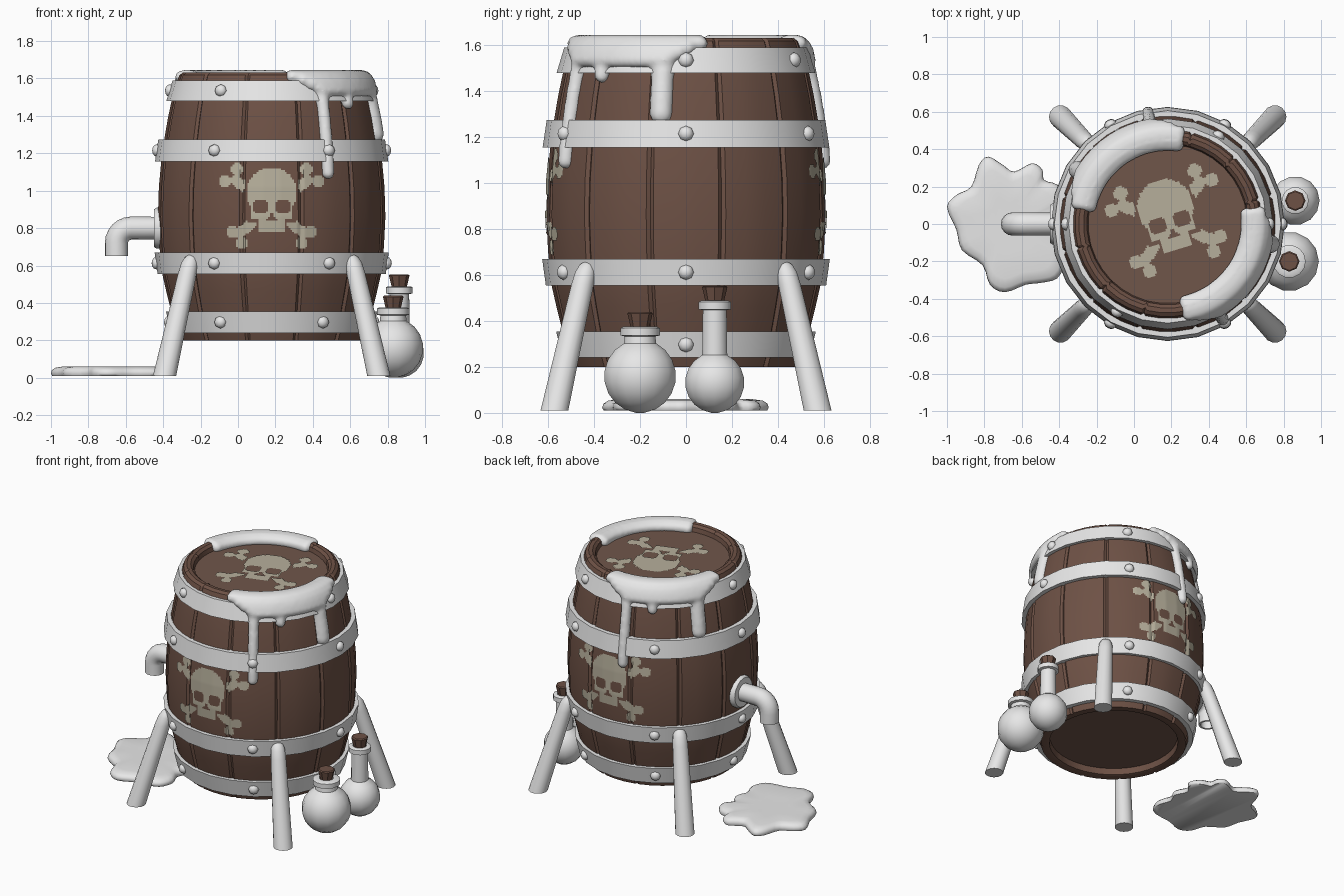
import bpy, bmesh, math
from math import sin, cos, pi, radians
from mathutils import Vector, Matrix
from mathutils.bvhtree import BVHTree

if "Cube" in bpy.data.objects:
    bpy.data.objects.remove(bpy.data.objects["Cube"])

CX = 0.18  # barrel axis


def mat(name, c):
    m = bpy.data.materials.new(name)
    m.diffuse_color = (*c, 1)
    m.use_nodes = True
    m.node_tree.nodes["Principled BSDF"].inputs["Base Color"].default_value = m.diffuse_color
    return m


WHITE = mat("pale_grey", (0.8, 0.8, 0.8))
WOOD = mat("brown_wood", (0.155, 0.083, 0.060))
LID = mat("lid_wood", (0.16, 0.092, 0.068))
BONE = mat("bone_paint", (0.47, 0.43, 0.33))


def finish(bm, name, mats, angle=40, recalc=True):
    if recalc:
        bmesh.ops.recalc_face_normals(bm, faces=bm.faces)
    me = bpy.data.meshes.new(name)
    bm.to_mesh(me)
    bm.free()
    ob = bpy.data.objects.new(name, me)
    bpy.context.collection.objects.link(ob)
    for m in mats:
        me.materials.append(m)
    bpy.ops.object.select_all(action='DESELECT')
    ob.select_set(True)
    bpy.context.view_layer.objects.active = ob
    bpy.ops.object.shade_smooth_by_angle(angle=radians(angle))
    return ob


def skin(name, rings, mats, closed=False, cap_mat=0, angle=40):
    """Quads between equal rings; ends capped, or joined when closed."""
    bm = bmesh.new()
    vs = [[bm.verts.new(p) for p in r] for r in rings]
    n = len(vs[0])
    for a, b in zip(vs, vs[1:] + (vs[:1] if closed else [])):
        for i in range(n):
            j = (i + 1) % n
            bm.faces.new((a[i], a[j], b[j], b[i]))
    if not closed:
        for r in (vs[0], vs[-1]):
            bm.faces.new(r).material_index = cap_mat
    return finish(bm, name, mats, angle)


def ring(c, r, z, n):
    return [(c[0] + r * cos(2 * pi * i / n), c[1] + r * sin(2 * pi * i / n), z) for i in range(n)]


def lathe(name, c, prof, m, n=12, closed=False, angle=40):
    return skin(name, [ring(c, r, z, n) for r, z in prof], [m], closed, angle=angle)


# barrel of twelve staves with recessed lid and base
side = [(.49, .2), (.515, .27), (.54, .36), (.565, .46), (.588, .56), (.602, .70), (.61, .86), (.605, 1.02),
        (.592, 1.16), (.575, 1.28), (.558, 1.38), (.537, 1.48), (.507, 1.585)]


def wood_r(z):
    for (r0, z0), (r1, z1) in zip(side, side[1:]):
        if z <= z1:
            return r0 + (r1 - r0) * (z - z0) / (z1 - z0)
    return side[-1][0]


prof = [(.43, .25, 0), (.435, .205, .3), (.45, .2, .5)] + [(r, z, 1) for r, z in side] + \
       [(.495, 1.618, 1), (.475, 1.632, 1), (.45, 1.63, 1), (.432, 1.615, .5), (.425, 1.585, 0)]
rings = []
for r, z, g in prof:
    pts = []
    for k in range(12):
        for f in (0, .05, .35, .65, .95):
            t = radians(30 * (k + f) - 15)
            rr = r - (.012 * g if f == 0 else 0)
            pts.append((CX + rr * cos(t), rr * sin(t), z))
    rings.append(pts)
barrel = skin("barrel", rings, [WOOD, LID], cap_mat=1, angle=30)
tree = BVHTree.FromPolygons([v.co for v in barrel.data.vertices], [p.vertices[:] for p in barrel.data.polygons])

# metal hoops with six rivets each
for i, (z0, r0, z1, r1) in enumerate([(.24, .538, .355, .565), (.555, .61, .67, .626),
                                      (1.155, .624, 1.275, .606), (1.48, .563, 1.59, .53)]):
    lathe(f"hoop_{i}", (CX, 0), [(r0 - .05, z0), (r0, z0), (r1, z1), (r1 - .05, z1)], WHITE, 24, True, 35)
    bm = bmesh.new()
    for k in range(6):
        t, r = k * pi / 3, (r0 + r1) / 2 - .003
        M = Matrix.Translation((CX + r * cos(t), r * sin(t), (z0 + z1) / 2)) @ Matrix.Rotation(t, 4, 'Z') \
            @ Matrix.Rotation(pi / 2, 4, 'Y') @ Matrix.Diagonal((1, 1, .8, 1))
        bmesh.ops.create_uvsphere(bm, u_segments=8, v_segments=6, radius=.034, matrix=M)
    finish(bm, f"hoop_rivets_{i}", [WHITE], 60)

# four splayed legs
for sx in (-1, 1):
    for sy in (-1, 1):
        rs = []
        for z, r in [(.01, .062), (.56, .05), (.615, .045), (.645, .032), (.66, .012)]:
            d = .575 - .145 * z / .65
            rs.append(ring((CX + sx * d, sy * d), r, z, 14))
        skin(f"{'left' if sx < 0 else 'right'}_{'front' if sy < 0 else 'back'}_leg", rs, [WHITE])

# spout: flange and bent pipe with open mouth
def disc(c, d, r, n=16):
    u = Vector((d[2], 0, -d[0]))  # in-plane direction, pipe bends in xz
    return [tuple(Vector(c) + u * r * cos(2 * pi * i / n) + Vector((0, r * sin(2 * pi * i / n), 0))) for i in range(n)]


skin("spout_flange", [disc((x, 0, .8), (-1, 0, 0), r) for x, r in [(-.4, .11), (-.435, .11), (-.45, .1)]], [WHITE])
rs = [disc((-.4, 0, .8), (-1, 0, 0), .06)]
for k in range(7):
    a = k / 6 * pi / 2
    rs.append(disc((-.57 - .08 * sin(a), 0, .72 + .08 * cos(a)), (-cos(a), 0, -sin(a)), .062))
rs += [disc((-.65, 0, z), (0, 0, -1), r) for z, r in [(.65, .062), (.65, .048), (.71, .048)]]
skin("spout_pipe", rs, [WHITE])

# puddle from a smoothed outline
out = [(-1, .09), (-.95, .155), (-.87, .2), (-.83, .315), (-.78, .36), (-.70, .315), (-.64, .28), (-.545, .325),
       (-.49, .29), (-.48, .235), (-.41, .21), (-.365, .14), (-.41, .07), (-.37, -.02), (-.4, -.1), (-.37, -.2),
       (-.41, -.29), (-.5, -.315), (-.58, -.325), (-.69, -.365), (-.77, -.325), (-.81, -.22), (-.92, -.14), (-.95, -.03)]
curve = []
for i in range(len(out)):
    a, b, c, d = (Vector(out[(i + k) % len(out)]) for k in (-1, 0, 1, 2))
    for t in (0, .33, .67):
        curve.append(.5 * (2 * b + (c - a) * t + (2 * a - 5 * b + 4 * c - d) * t * t + (3 * b - a - 3 * c + d) * t ** 3))
pc = Vector((-.68, 0))
skin("puddle", [[(*(pc + (p - pc) * s), z) for p in curve] for s, z in
                [(.98, .01), (1, .022), (.985, .04), (.93, .053), (.8, .06), (.4, .058)]], [WHITE], angle=60)

# two round flasks with corks
def flask(name, c, R, nr, nz, fr):
    a0 = math.acos(nr / R)
    p = [(R * cos(a), R + R * sin(a)) for a in [-pi / 2 * .93 + (a0 + pi / 2 * .93) * k / 8 for k in range(9)]]
    p[0] = (p[0][0], 0)
    p += [(nr * .95, nz), (fr, nz + .004), (fr, nz + .036), (fr - .012, nz + .042), (.045, nz + .042), (.04, nz + .02)]
    lathe(name, c, p, WHITE, 14, angle=45)
    lathe(name + "_cork", c, [(.036, nz + .02), (.042, nz + .045), (.055, nz + .1), (.048, nz + .106)], WOOD, 8)


flask("short_flask", (.83, -.2), .16, .072, .333, .088)
flask("tall_flask", (.862, .125), .132, .056, .447, .072)

# slime on the rim with drips, blobs fused by voxel remesh
def slime(name, rot):
    bm = bmesh.new()

    def blob(a, r, z, rad):
        t = radians(a + rot)
        bmesh.ops.create_icosphere(bm, subdivisions=2, radius=rad,
                                   matrix=Matrix.Translation((CX + r * cos(t), r * sin(t), z)))
    for k in range(41):
        u = k / 20 - 1
        zb = 1.535 + .08 * max(0, (abs(u) - .6) / .4)
        a = -35 + 42 * u
        for r, z in [(.425, 1.60), (.445, 1.61), (.47, 1.612), (.495, 1.608), (.513, 1.59), (.525, 1.57),
                     (.533, 1.55), (.538, 1.535)]:
            if z >= zb or r < .5:
                blob(a, r, z, .036)
    for a, zb, rad in [(-60, 1.06, .036), (-42, 1.435, .033), (-11, 1.25, .052)]:
        n = int((1.56 - zb) / .015)
        for k in range(n + 1):
            z = zb + rad + (1.56 - zb - rad) * k / n
            rr = rad * (1 + .5 * max(0, (z - 1.46) / .1))
            blob(a, wood_r(z) + .042 - rr, z, rr)
    ob = finish(bm, name, [WHITE], 180, False)
    m = ob.modifiers.new("fuse", 'REMESH')
    m.mode, m.voxel_size, m.use_smooth_shade = 'VOXEL', .012, True
    s = ob.modifiers.new("soften", 'SMOOTH')
    s.factor, s.iterations = .5, 5


slime("slime_right", 0)
slime("slime_back", 160)

# painted skull and crossbones, a rule on a fine grid laid onto the surface
def head(u, v, g=0):
    cran = (u / (.135 + g)) ** 2 + ((v - .07) / (.135 + g)) ** 2 < 1
    cheek = abs(u) < .115 + g and -.075 - g < v < .05
    jaw = abs(u) < .066 + g and -.14 - g < v < 0
    return cran or cheek or jaw


def painted(u, v):
    x = abs(u)
    if head(x, v):
        eye = ((x - .06) / .043) ** 2 + ((v + .005) / .037) ** 2 < 1
        nose = -.085 < v < -.04 and x < .028 * (-.03 - v) / .05
        return not (eye or nose)
    if head(x, v, .012):
        return False
    for ex, ey, knobs in [(.215, .15, [(.185, .195), (.25, .13)]), (.19, -.165, [(.21, -.14), (.16, -.2)])]:
        L = math.hypot(ex, ey)
        along, off = (x * ex + v * ey) / L, abs(x * ey - v * ex) / L
        if 0 < along < L and off < .028 or any(math.hypot(x - kx, v - ky) < .034 for kx, ky in knobs):
            return True
    return False


def decal(name, origin, d):
    bm, got, h = bmesh.new(), {}, .01
    d = Vector(d)

    def vert(i, j):
        if (i, j) not in got:
            hit = tree.ray_cast(Vector(origin(i * h, j * h)), d)[0]
            got[i, j] = bm.verts.new(hit - d * .005)
        return got[i, j]
    for i in range(-30, 30):
        for j in range(-25, 25):
            if painted((i + .5) * h, (j + .5) * h):
                bm.faces.new((vert(i, j), vert(i + 1, j), vert(i + 1, j + 1), vert(i, j + 1)))
    finish(bm, name, [BONE], 40, False)


decal("front_skull", lambda u, v: (CX + u, -2, .92 + v), (0, 1, 0))
decal("back_skull", lambda u, v: (CX - u, 2, .92 + v), (0, -1, 0))
ca, sa = 1.12 * cos(radians(17)), 1.12 * sin(radians(17))
decal("lid_skull", lambda u, v: (CX + .01 + u * ca - v * sa, .015 + u * sa + v * ca, 3), (0, 0, -1))
